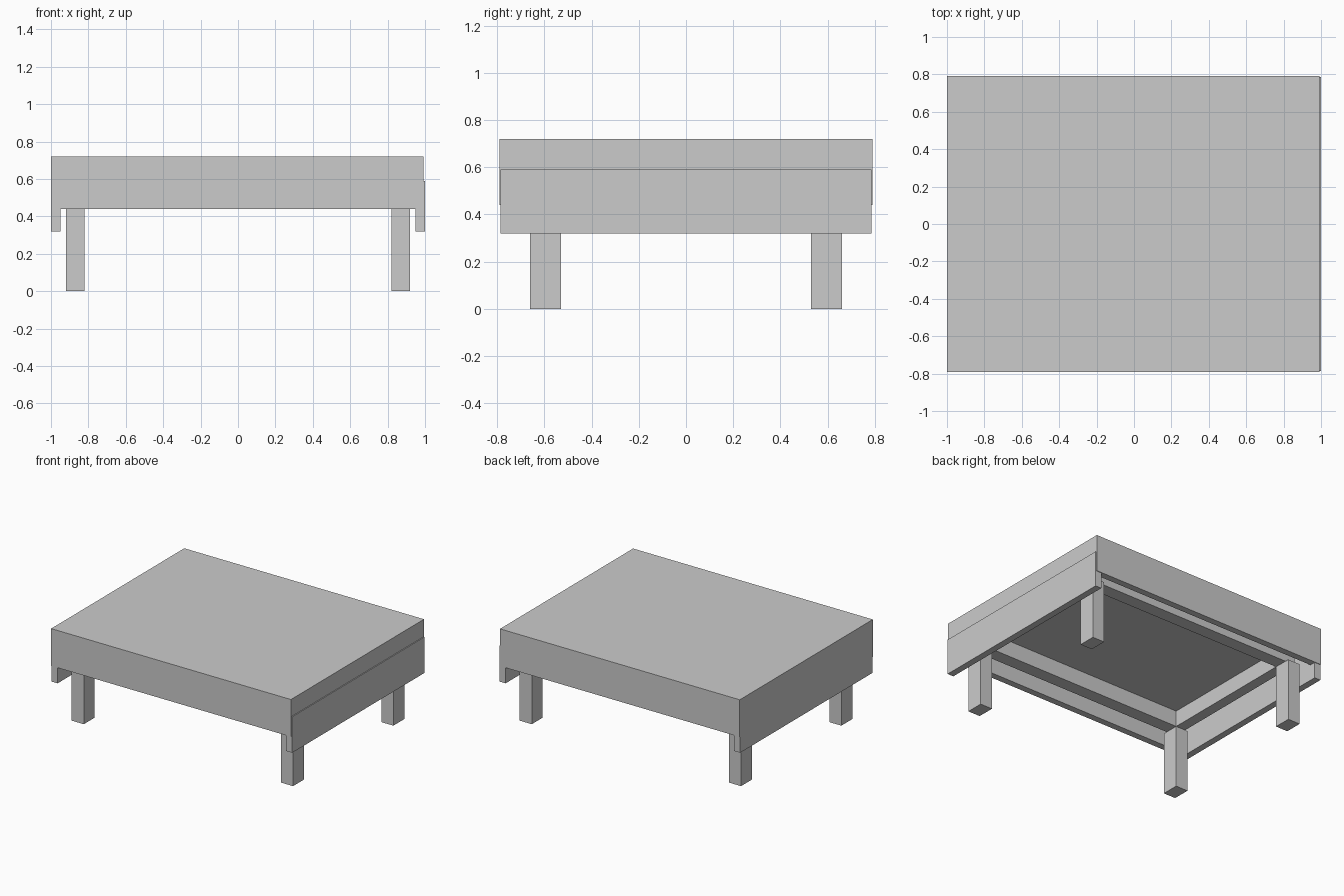
import bpy

default_cube = bpy.data.objects.get("Cube")
if default_cube:
    bpy.data.objects.remove(default_cube, do_unlink=True)

# Single plain grey finish
GREY = (0.6, 0.6, 0.6, 1.0)
grey = bpy.data.materials.new("plain_grey")
grey.use_nodes = True
grey.diffuse_color = GREY
grey.node_tree.nodes["Principled BSDF"].inputs["Base Color"].default_value = GREY


def box(name, x, y, z):
    """Flat-faced box from (min, max) ranges on each axis."""
    spans = (x, y, z)
    bpy.ops.mesh.primitive_cube_add(size=1, location=[sum(s) / 2 for s in spans])
    obj = bpy.context.object
    obj.name = name
    obj.scale = [abs(s[1] - s[0]) for s in spans]
    bpy.ops.object.transform_apply(location=False, rotation=False, scale=True)
    obj.data.materials.append(grey)
    return obj


def side(sign, inner, outer):
    """Range between two distances on one side of the centre."""
    return sorted((sign * inner, sign * outer))


TOP, UNDERSIDE, RAIL_BOTTOM = 0.72, 0.59, 0.47
EDGE = 0.993  # left end of the top, just short of the side board

# Thick table top between the long boards
box("table_top", (-1, EDGE), (-0.74, 0.74), (UNDERSIDE, TOP))

# Long boards, rails under the top
for name, s in (("front", -1), ("back", 1)):
    box(name + "_board", (-1, EDGE), side(s, 0.74, 0.79), (0.44, TOP))
    box(name + "_rail", (-0.82, 0.82), side(s, 0.53, 0.63), (RAIL_BOTTOM, UNDERSIDE))

# Deeper side boards and the matching rails
for name, s in (("right", -1), ("left", 1)):
    box(name + "_board", side(s, 0.95, 1), (-0.785, 0.785), (0.32, UNDERSIDE))
    box(name + "_rail", side(s, 0.82, 0.9), (-0.63, 0.63), (RAIL_BOTTOM, UNDERSIDE))

# Four legs
for x_name, sx in (("right", -1), ("left", 1)):
    for y_name, sy in (("front", -1), ("back", 1)):
        box(f"{y_name}_{x_name}_leg", side(sx, 0.82, 0.92), side(sy, 0.53, 0.66),
            (0, RAIL_BOTTOM))
